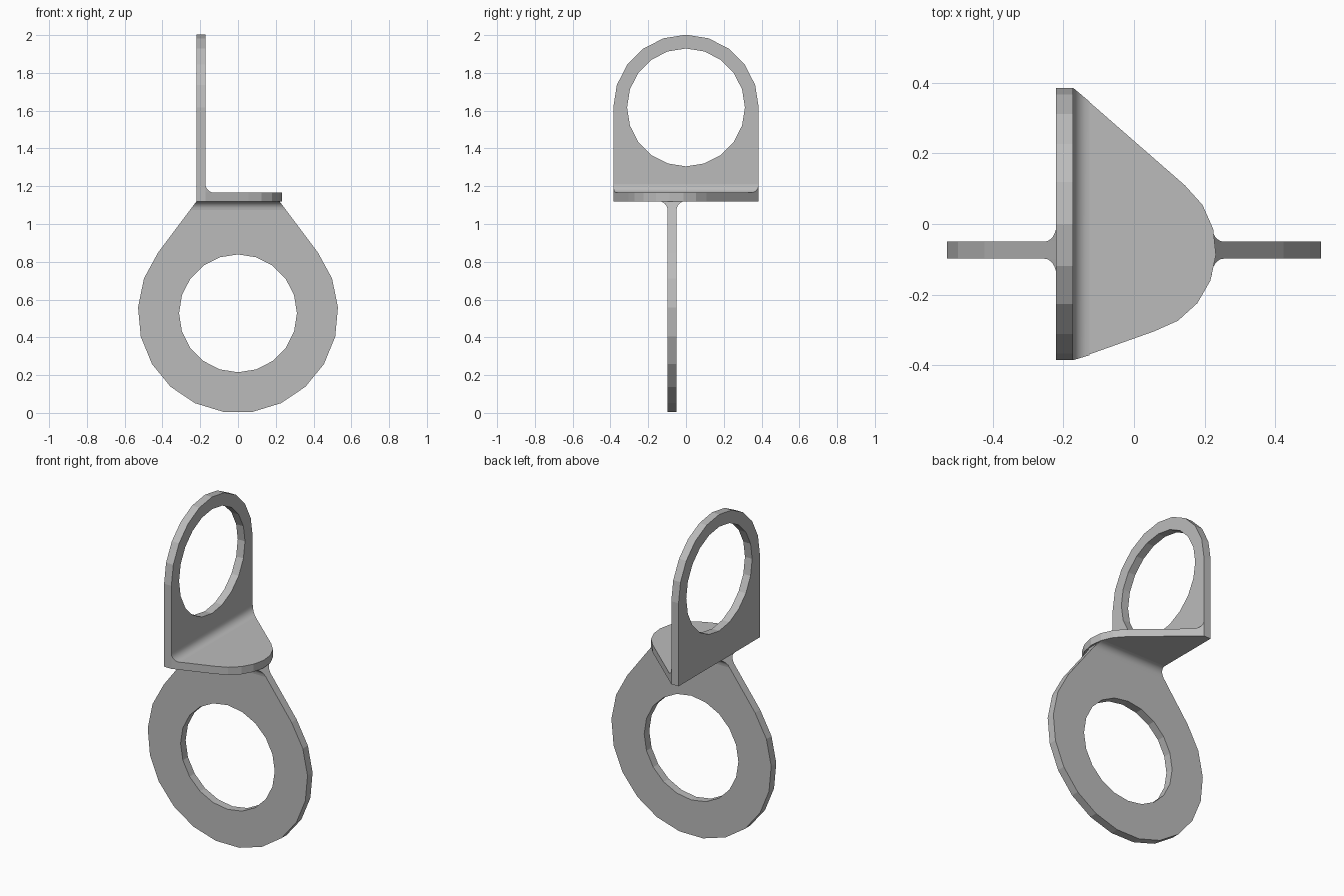
import bpy, bmesh
from math import sin, cos, pi, radians
from mathutils import Vector

cube = bpy.data.objects.get("Cube")
if cube:
    bpy.data.objects.remove(cube, do_unlink=True)

T = 0.048          # sheet thickness
BASE = 1.12        # underside of the middle flange
R = 0.046          # fillet radius
HOLE = 0.312

grey = bpy.data.materials.new("plain_grey")
grey.use_nodes = True
colour = (0.5, 0.5, 0.5, 1)
grey.diffuse_color = colour
grey.node_tree.nodes["Principled BSDF"].inputs["Base Color"].default_value = colour


def arc(cx, cy, r, start, end, steps):
    angles = [radians(start + (end - start) * i / steps) for i in range(steps + 1)]
    return [(cx + r * cos(a), cy + r * sin(a)) for a in angles]


def finish(name, bm, smooth=False):
    bmesh.ops.recalc_face_normals(bm, faces=bm.faces)
    mesh = bpy.data.meshes.new(name)
    bm.to_mesh(mesh)
    bm.free()
    mesh.materials.append(grey)
    obj = bpy.data.objects.new(name, mesh)
    bpy.context.collection.objects.link(obj)
    if smooth:
        bpy.ops.object.select_all(action='DESELECT')
        obj.select_set(True)
        bpy.context.view_layer.objects.active = obj
        bpy.ops.object.shade_smooth_by_angle(angle=radians(30))
    return obj


def plate(name, loops, place, push):
    """Fill closed outlines (outer edge, then hole) and thicken the sheet."""
    bm = bmesh.new()
    edges = []
    for loop in loops:
        verts = [bm.verts.new(place(u, v)) for u, v in loop]
        edges += [bm.edges.new((verts[i - 1], verts[i])) for i in range(len(verts))]
    bmesh.ops.triangle_fill(bm, use_beauty=True, use_dissolve=False, edges=edges)
    out = bmesh.ops.extrude_face_region(bm, geom=bm.faces[:])
    moved = [g for g in out["geom"] if isinstance(g, bmesh.types.BMVert)]
    bmesh.ops.translate(bm, verts=moved, vec=Vector(push))
    return finish(name, bm)


def fillet(name, corner, du, dv, ends):
    """Concave strip in a corner; ends(u, v) gives the two end points."""
    u0, v0 = corner
    section = [(u0 + du * R * (1 - cos(a)), v0 + dv * R * (1 - sin(a)))
               for a in [pi / 2 * i / 6 for i in range(7)]] + [corner]
    bm = bmesh.new()
    pairs = [[bm.verts.new(p) for p in ends(u, v)] for u, v in section]
    for i in range(len(pairs)):
        (a, b), (c, d) = pairs[i - 1], pairs[i]
        bm.faces.new((a, b, d, c))
    for side in (0, 1):
        bm.faces.new([p[side] for p in pairs])
    return finish(name, bm, smooth=True)


# Lower ring: round plate with straight flanks rising to the flange
BACK = -0.05
lower_z = 0.53
lower_edge = arc(0, lower_z, 0.53, -217, 37, 15) + [(0.22, BASE), (-0.22, BASE)]
lower_hole = arc(0, lower_z - 0.003, HOLE, 0, 342, 19)
plate("lower_ring", [lower_edge, lower_hole],
      lambda u, v: (u, BACK, v), (0, -T, 0))

# Upper ring: upright plate with an arched top
upper_z = 1.617
LEFT = -0.22
upper_edge = arc(0, upper_z, 0.385, 0, 180, 10) + [(-0.385, BASE), (0.385, BASE)]
upper_hole = arc(0, upper_z, HOLE, 0, 342, 19)
plate("upper_ring", [upper_edge, upper_hole],
      lambda u, v: (LEFT, u, v), (T, 0, 0))

# Middle flange: level plate tapering to a rounded nose
INNER = LEFT + T
flange_edge = arc(-0.005, -0.075, 0.237, -75, 51, 7) + [(INNER, 0.385), (INNER, -0.385)]
plate("middle_flange", [flange_edge],
      lambda u, v: (u, v, BASE), (0, 0, T - 0.002))

# Fillet above the flange, trimmed by its sloping sides
fillet("upper_fillet", (INNER, BASE + T - 0.002), 1, 1,
       lambda x, z: ((x, -0.385 + 0.3 * (x - INNER), z),
                     (x, 0.385 - 0.84 * (x - INNER), z)))

# Fillets below the flange, trimmed by the flanks of the lower ring
for name, y, side in (("lower_fillet_back", BACK, 1), ("lower_fillet_front", BACK - T, -1)):
    fillet(name, (y, BASE), side, -1,
           lambda y, z: ((-0.22 - 0.74 * (BASE - z), y, z),
                         (0.22 + 0.74 * (BASE - z), y, z)))
